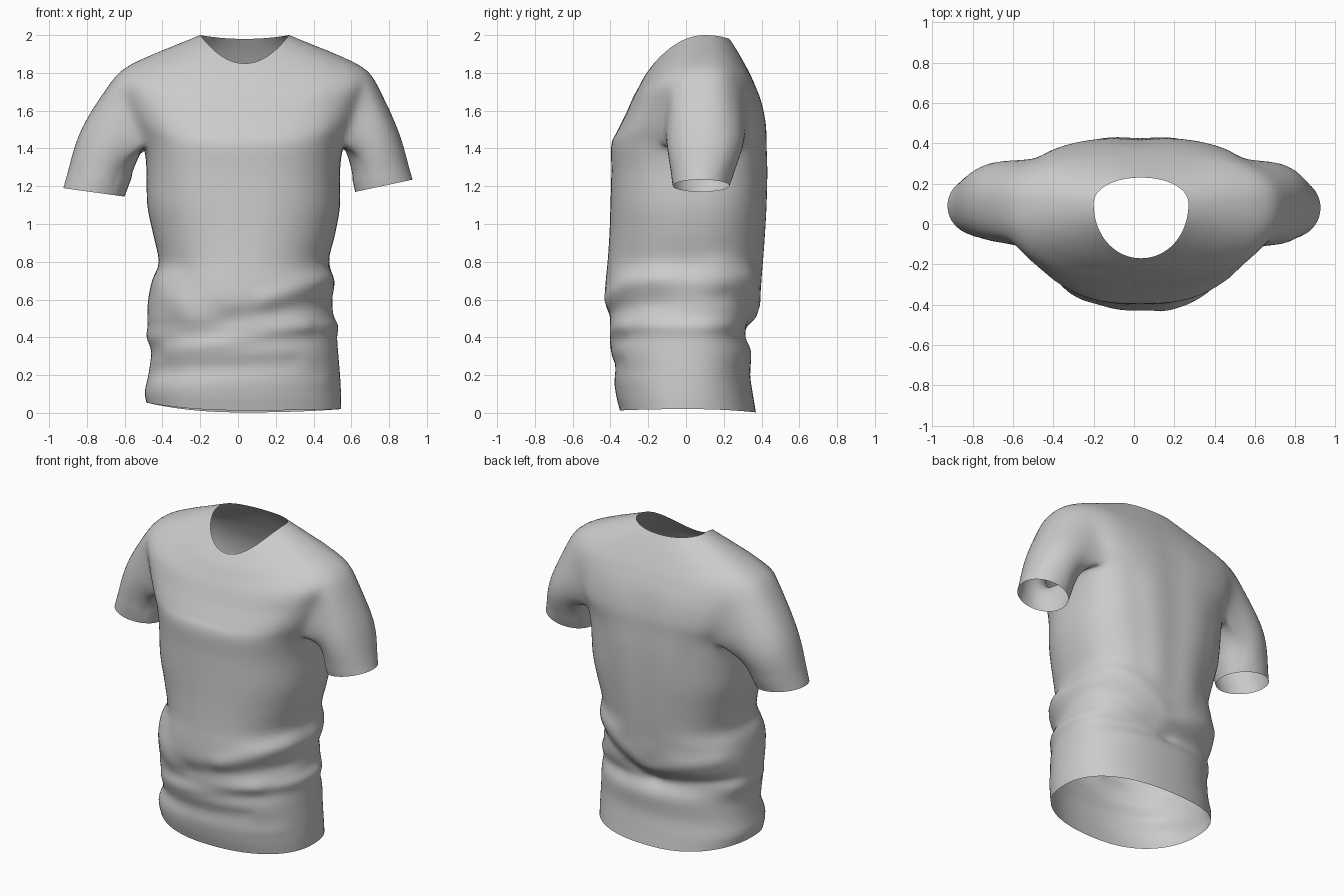
import bpy, bmesh, math
from mathutils import Vector

if "Cube" in bpy.data.objects:
    bpy.data.objects.remove(bpy.data.objects["Cube"])

N = 96          # columns around the body
SUB = 4         # rings between two key rings


def catmull(keys, s):
    """Smooth interpolation of equal-length tuples at parameter s."""
    i = min(int(s), len(keys) - 2)
    t = s - i
    p1, p2 = keys[i], keys[i + 1]
    p0 = keys[i - 1] if i > 0 else [2 * a - b for a, b in zip(p1, p2)]
    p3 = keys[i + 2] if i + 2 < len(keys) else [2 * b - a for a, b in zip(p1, p2)]
    return [b + 0.5 * t * (c - a + t * (2 * a - 5 * b + 4 * c - d + t * (3 * (b - c) + d - a)))
            for a, b, c, d in zip(p0, p1, p2, p3)]


# Body below the armpits: z, left x, right x, front y, back y
body = [(.02, -.485, .545, -.35, .37), (.1, -.493, .545, -.37, .355), (.2, -.475, .54, -.375, .34),
        (.32, -.46, .53, -.395, .345), (.4, -.483, .525, -.39, .32), (.46, -.48, .53, -.405, .335),
        (.52, -.48, .505, -.42, .365), (.6, -.475, .50, -.43, .39), (.7, -.455, .51, -.425, .405),
        (.8, -.42, .48, -.415, .415), (.95, -.45, .515, -.405, .425), (1.1, -.48, .54, -.40, .432),
        (1.28, -.485, .54, -.395, .435), (1.42, -.50, .56, -.395, .43)]
# Yoke: left x, right x, side z, front y, front z, back y, back z
yoke = [(-.56, .62, 1.53, -.365, 1.49, .425, 1.53), (-.62, .67, 1.67, -.32, 1.58, .40, 1.65),
        (-.65, .715, 1.79, -.28, 1.67, .355, 1.76), (-.52, .59, 1.87, -.248, 1.73, .32, 1.83),
        (-.36, .43, 1.935, -.215, 1.79, .275, 1.91), (-.20, .27, 2.0, -.17, 1.85, .23, 1.98)]
# Key ring: xl, xr, yf, yb, side y, left z, right z, front z, back z, front and back squareness
keys = []
for z, xl, xr, yf, yb in body:
    h = max(0, 1 - z / .15)
    up = max(0, z - .9)
    keys.append((xl, xr, yf, yb, .08 * z / 1.42, z + .04 * h, z, z - .008 * h, z - .02 * h,
                 2.28 + .7 * up, 2.28 + .9 * up))
for k, (xl, xr, zs, yf, zf, yb, zb) in enumerate(yoke):
    keys.append((xl, xr, yf, yb, .1, zs, zs, zf, zb, 2.65 - .12 * k, 2.8 - .14 * k))

# Cloth folds: side (-1 front, 1 back), x0, z0, x1, z1, height, width
folds = [(-1, .15, .60, .50, .73, .015, .05), (-1, -.05, .50, .50, .58, -.014, .05),
         (-1, -.35, .33, .35, .45, .013, .045), (-1, -.45, .22, .30, .27, -.01, .035),
         (-1, -.42, .15, .45, .17, .006, .04), (-1, -.42, .70, -.25, .50, .007, .06),
         (-1, -.30, .75, -.10, .50, -.006, .07),
         (1, -.45, .48, .0, .42, -.014, .04), (1, .0, .42, .45, .62, -.014, .045),
         (1, -.40, .62, .05, .50, .012, .05), (1, .10, .56, .45, .78, .012, .05),
         (1, .03, 1.6, .03, .75, -.010, .09), (1, -.28, 1.3, -.20, .7, -.006, .07),
         (1, .33, 1.35, .24, .8, -.008, .07)]


def fold_offset(p):
    d = 0
    for side, x0, z0, x1, z1, amp, wid in folds:
        if p.y * side <= 0:
            continue
        a, ab = Vector((x0, z0)), Vector((x1 - x0, z1 - z0))
        q = Vector((p.x, p.z))
        t = max(0, min(1, (q - a).dot(ab) / ab.length_squared))
        dist = (q - a - ab * t).length
        d += amp * math.exp(-(dist / wid) ** 2) * min(1, abs(p.y) / .15)
    return d


def ring_point(k, th):
    xl, xr, yf, yb, yc, zl, zr, zf, zb, nf, nb = k
    c, s = math.cos(th), math.sin(th)
    ex = 2 / (nb if s > 0 else nf)
    ux = math.copysign(abs(c) ** ex, c)
    uy = abs(s) ** ex
    x = (xl + xr) / 2 + (xr - xl) / 2 * ux
    y = yc + ((yb if s > 0 else yf) - yc) * uy
    z = (zr if c > 0 else zl) * c * c + (zb if s > 0 else zf) * s * s
    p = Vector((x, y, z))
    return p + Vector((c, s, 0)) * fold_offset(p)


# Torso: rings lofted from hem to neckline, leaving two armholes
bm = bmesh.new()
rings = []
M = (len(keys) - 1) * SUB
for j in range(M + 1):
    k = catmull(keys, j / SUB)
    rings.append([bm.verts.new(ring_point(k, 2 * math.pi * i / N)) for i in range(N)])

LO, HI = -6, 10                      # armhole columns, front to back
A, B = 13 * SUB, 16 * SUB            # armhole rings, armpit to shoulder
hole = {i % N for i in range(LO, HI)} | {(N // 2 - 1 - i) % N for i in range(LO, HI)}
for j in range(M):
    for i in range(N):
        if A <= j < B and i in hole:
            continue
        n = (i + 1) % N
        bm.faces.new((rings[j][i], rings[j][n], rings[j + 1][n], rings[j + 1][i]))


# Sleeves: from the armhole loop through a mid ring to the cuff
def sleeve(col, mid, cuff):
    path = ([(i, A) for i in range(LO, HI)] + [(HI, j) for j in range(A, B)] +
            [(i, B) for i in range(HI, LO, -1)] + [(LO, j) for j in range(B, A, -1)])
    loop = [rings[j][col(i) % N] for i, j in path]
    centre = sum((v.co for v in loop), Vector()) / len(loop)
    angles = [math.atan2((v.co.y - centre.y) / .2, (v.co.z - centre.z) / .19) for v in loop]

    def oval(spec, phi):
        (xo, zo), (xi, zi), y, r = spec
        c, s = math.cos(phi), math.sin(phi)
        return ((xo + xi) / 2 + (xo - xi) / 2 * c, y + r * s, (zo + zi) / 2 + (zo - zi) / 2 * c)

    prev, steps = loop, 16
    for t in range(1, steps + 1):
        cur = [bm.verts.new(catmull([tuple(v.co), oval(mid, a), oval(cuff, a)], 2 * t / steps))
               for v, a in zip(loop, angles)]
        for i in range(len(loop)):
            n = (i + 1) % len(loop)
            bm.faces.new((prev[i], prev[n], cur[n], cur[i]))
        prev = cur


sleeve(lambda i: i, ((.85, 1.5), (.585, 1.325), .10, .205), ((.925, 1.235), (.62, 1.17), .08, .15))
sleeve(lambda i: N // 2 - i, ((-.835, 1.5), (-.55, 1.28), .11, .2),
       ((-.925, 1.19), (-.60, 1.145), .09, .15))

# Relax the armhole seams, keep the open edges
seam = [v for v in bm.verts if not v.is_boundary and v.co.z > 1.25 and abs(v.co.x - .03) > .45]
for _ in range(8):
    bmesh.ops.smooth_vert(bm, verts=seam, factor=.5, use_axis_x=True, use_axis_y=True, use_axis_z=True)
bmesh.ops.recalc_face_normals(bm, faces=bm.faces)
for f in bm.faces:
    f.smooth = True

mesh = bpy.data.meshes.new("shirt")
bm.to_mesh(mesh)
bm.free()
shirt = bpy.data.objects.new("shirt", mesh)
bpy.context.collection.objects.link(shirt)
